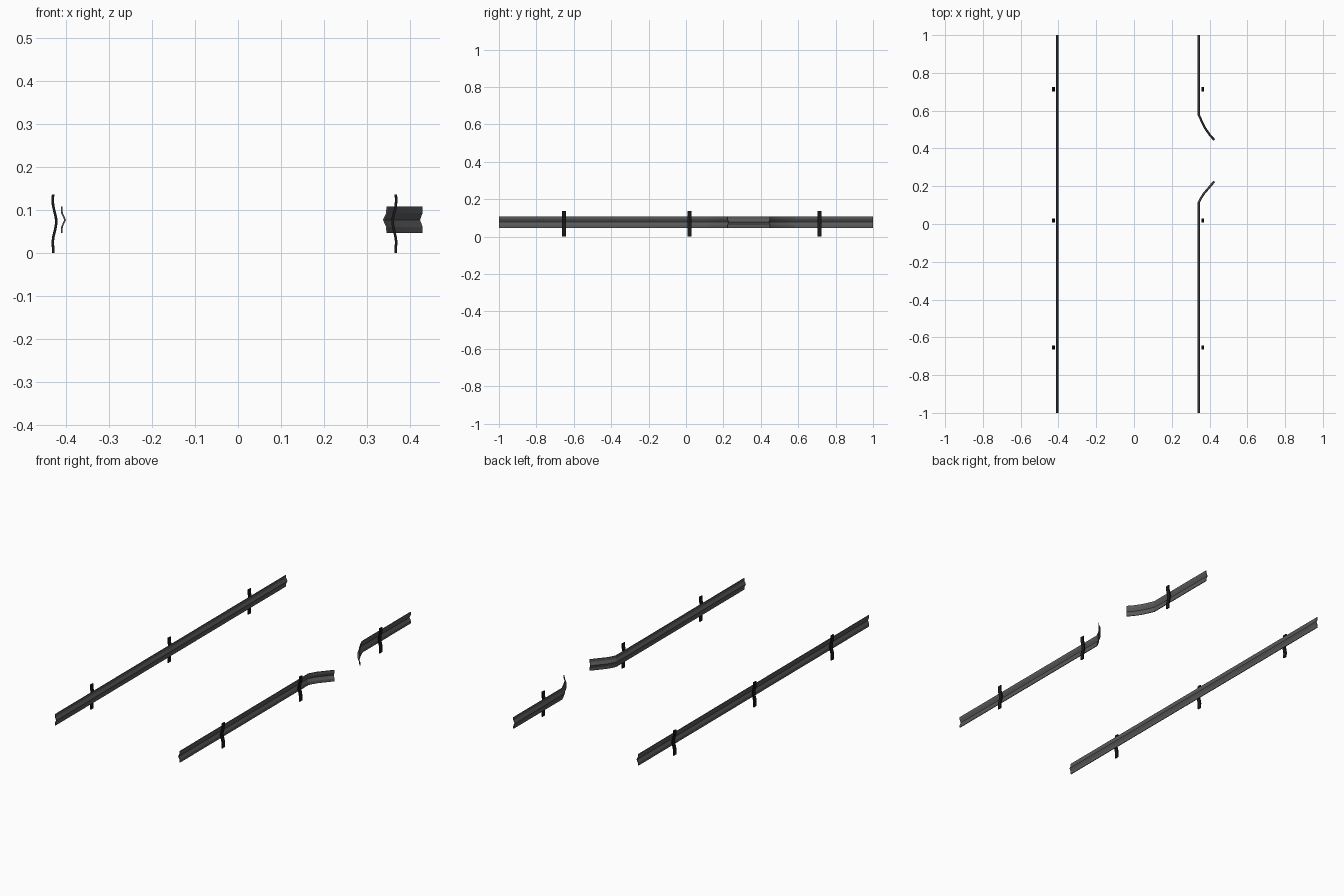
import bpy, bmesh
from mathutils import Vector

if "Cube" in bpy.data.objects:
    bpy.data.objects.remove(bpy.data.objects["Cube"])


def material(name, v):
    m = bpy.data.materials.new(name)
    m.diffuse_color = (v, v, v, 1)
    m.use_nodes = True
    m.node_tree.nodes["Principled BSDF"].inputs["Base Color"].default_value = m.diffuse_color
    return m


STEEL = material("steel", 0.1)
BLACK = material("black_post", 0.01)


def loft(name, rings, mat):
    """Capped solid joining matching closed rings of points."""
    bm = bmesh.new()
    rows = [[bm.verts.new(p) for p in r] for r in rings]
    n = len(rows[0])
    for a, b in zip(rows, rows[1:]):
        for i in range(n):
            j = (i + 1) % n
            bm.faces.new((a[i], a[j], b[j], b[i]))
    bm.faces.new(rows[0])
    bm.faces.new(rows[-1])
    bmesh.ops.recalc_face_normals(bm, faces=bm.faces)
    me = bpy.data.meshes.new(name)
    bm.to_mesh(me)
    bm.free()
    me.materials.append(mat)
    ob = bpy.data.objects.new(name, me)
    bpy.context.collection.objects.link(ob)
    bpy.ops.object.select_all(action='DESELECT')
    ob.select_set(True)
    bpy.context.view_layer.objects.active = ob
    bpy.ops.object.shade_smooth_by_angle(angle=0.4)
    return ob


# folded sheet section: (inward offset, height), front face then back face
FOLD = [(-0.002, 0.108), (-0.0015, 0.093), (0.006, 0.077),
        (-0.0015, 0.061), (-0.002, 0.046)]
SECTION = FOLD + [(o - 0.004, z) for o, z in reversed(FOLD)]


def rail(name, path):
    """Sweep the section along a plan path with mitred bends."""
    pts = [Vector(p) for p in path]
    dirs = [(b - a).normalized() for a, b in zip(pts, pts[1:])]
    rings = []
    for i, p in enumerate(pts):
        d0, d1 = dirs[max(i - 1, 0)], dirs[min(i, len(dirs) - 1)]
        d = (d0 + d1).normalized()
        nrm = Vector((-d.y, d.x)) / d.dot(d0)
        rings.append([(p.x + nrm.x * o, p.y + nrm.y * o, z) for o, z in SECTION])
    loft(name, rings, STEEL)


# one full rail, and one split by an opening with flared ends
rail("left_rail", [(-0.406, 1), (-0.406, -1)])
rail("right_rail_front", [(0.343, -1), (0.343, 0.114), (0.354, 0.136),
                          (0.369, 0.16), (0.425, 0.226)])
rail("right_rail_back", [(0.425, 0.445), (0.401, 0.472), (0.378, 0.505),
                         (0.36, 0.54), (0.343, 0.578), (0.343, 1)])

# wavy posts: (inward bend, height)
WAVE = [(0, 0), (0.0, 0.012), (-0.001, 0.026), (0.001, 0.04), (0.005, 0.055),
        (0.0075, 0.07), (0.0065, 0.083), (0.003, 0.097), (0, 0.11),
        (-0.001, 0.123), (0, 0.136)]


def post(name, x, y, side):
    rings = []
    for o, z in WAVE:
        cx = x + side * o
        rings.append([(cx + sx * 0.003, y + sy * 0.011, z)
                      for sx, sy in ((-1, -1), (1, -1), (1, 1), (-1, 1))])
    loft(name, rings, BLACK)


for i, y in enumerate((-0.653, 0.018, 0.713)):
    post(f"left_post_{i + 1}", -0.430, y, 1)
    post(f"right_post_{i + 1}", 0.367, y, -1)
